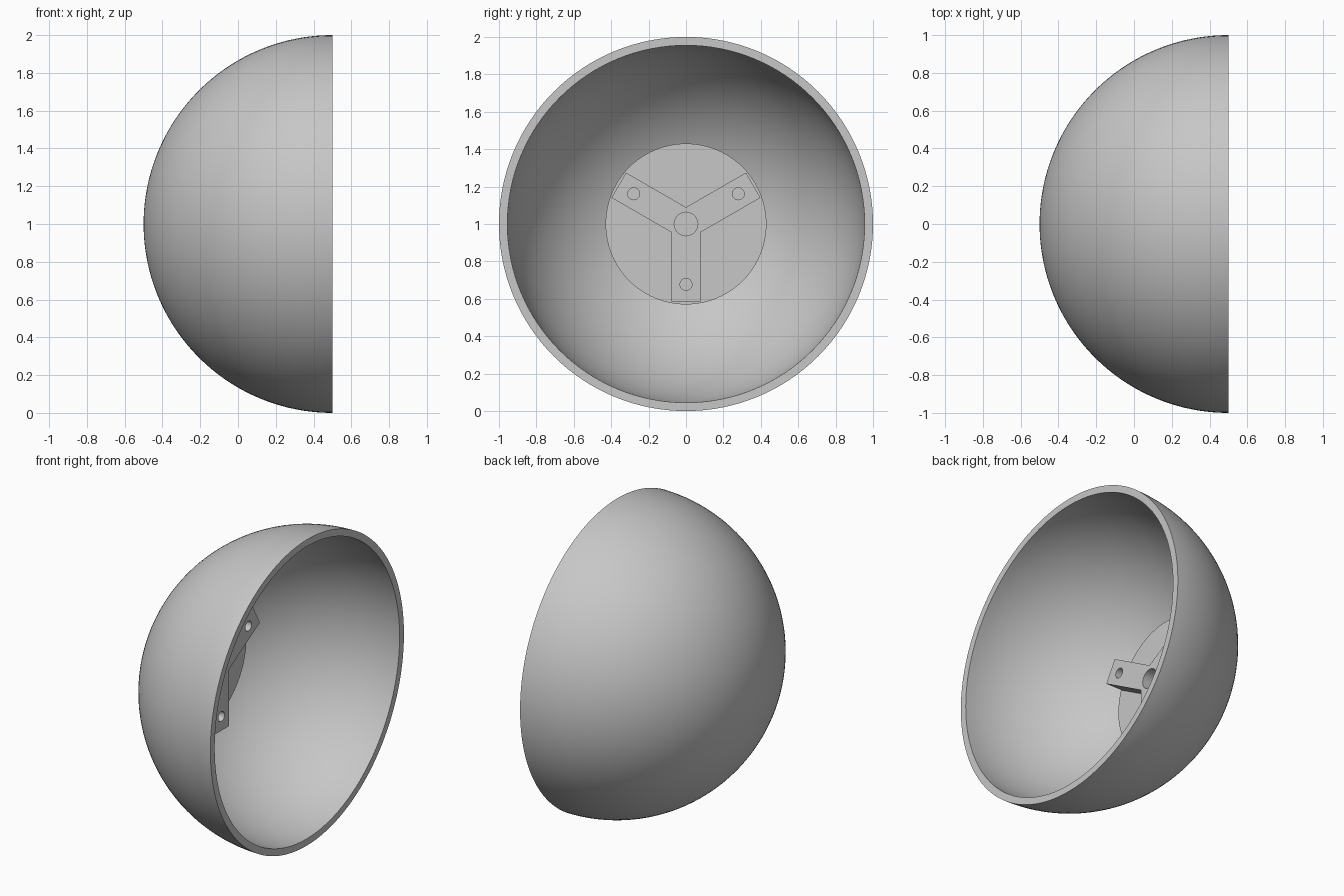
import bpy, bmesh
from math import sin, cos, pi, radians
from mathutils import Vector, Matrix

if "Cube" in bpy.data.objects:
    bpy.data.objects.remove(bpy.data.objects["Cube"])

RIM_X, MID_Z = 0.5, 1.0
OUTER_R, INNER_R = 1.0, 0.955
DISC_R, DISC_X = 0.43, -0.24
ARM_X, ARM_LEN, ARM_HALF = -0.12, 0.415, 0.0775
HOLE_DIST = 0.323

grey = bpy.data.materials.new("grey plastic")
grey.use_nodes = True
colour = (0.57, 0.57, 0.57, 1)
grey.diffuse_color = colour
grey.node_tree.nodes["Principled BSDF"].inputs["Base Color"].default_value = colour


def finish(name, bm):
    bmesh.ops.recalc_face_normals(bm, faces=bm.faces[:])
    mesh = bpy.data.meshes.new(name)
    bm.to_mesh(mesh)
    bm.free()
    mesh.materials.append(grey)
    obj = bpy.data.objects.new(name, mesh)
    bpy.context.collection.objects.link(obj)
    return obj


def smooth(obj):
    bpy.ops.object.select_all(action='DESELECT')
    obj.select_set(True)
    bpy.context.view_layer.objects.active = obj
    bpy.ops.object.shade_smooth_by_angle(angle=radians(30))


def rod(name, y, z, radius, x0, x1, sides):
    """Cylinder lying along x."""
    bm = bmesh.new()
    place = Matrix.Translation(((x0 + x1) / 2, y, z)) @ Matrix.Rotation(pi / 2, 4, 'Y')
    bmesh.ops.create_cone(bm, cap_ends=True, segments=sides, radius1=radius,
                          radius2=radius, depth=x1 - x0, matrix=place)
    return finish(name, bm)


# Hollow half sphere: outer arc and inner arc spun around the x axis
bm = bmesh.new()
steps = 40
angles = [i / steps * pi / 2 for i in range(steps + 1)]
arcs = [(OUTER_R, a) for a in angles] + [(INNER_R, a) for a in reversed(angles)]
verts = [bm.verts.new((RIM_X - r * cos(a), 0, MID_Z + r * sin(a))) for r, a in arcs]
edges = [bm.edges.new(pair) for pair in zip(verts, verts[1:])]
bmesh.ops.spin(bm, geom=verts + edges, cent=(0, 0, MID_Z), axis=(1, 0, 0),
               angle=2 * pi, steps=128)
bmesh.ops.remove_doubles(bm, verts=bm.verts[:], dist=0.0001)
bmesh.ops.dissolve_degenerate(bm, edges=bm.edges[:], dist=0.00001)
smooth(finish("dome_shell", bm))

# Round pad at the bottom of the bowl, sunk into the shell wall
smooth(rod("mount_pad", 0, MID_Z, DISC_R, -0.37, DISC_X, 96))

# Three-armed bracket standing on the pad
arm_angles = [radians(a) for a in (30, 150, 270)]
bm = bmesh.new()
outline = []
for a in arm_angles:
    along, side = Vector((0, cos(a), sin(a))), Vector((0, -sin(a), cos(a)))
    base = Vector((DISC_X - 0.005, 0, MID_Z))
    outline += [base + along * ARM_LEN - side * ARM_HALF,
                base + along * ARM_LEN + side * ARM_HALF,
                base + (along * cos(pi / 3) + side * sin(pi / 3)) * ARM_HALF / sin(pi / 3)]
face = bm.faces.new([bm.verts.new(p) for p in outline])
grown = bmesh.ops.extrude_face_region(bm, geom=[face], use_keep_orig=True)["geom"]
bmesh.ops.translate(bm, vec=(ARM_X - DISC_X + 0.005, 0, 0),
                    verts=[g for g in grown if isinstance(g, bmesh.types.BMVert)])
bracket = finish("mount_bracket", bm)

# Centre bore and one screw hole per arm
holes = [(0, MID_Z, 0.063)]
holes += [(HOLE_DIST * cos(a), MID_Z + HOLE_DIST * sin(a), 0.032) for a in arm_angles]
for y, z, radius in holes:
    cutter = rod("hole_cutter", y, z, radius, -0.4, 0.1, 40)
    cutter.hide_render = True
    cut = bracket.modifiers.new("hole", 'BOOLEAN')
    cut.operation, cut.solver, cut.object = 'DIFFERENCE', 'EXACT', cutter
    bpy.ops.object.select_all(action='DESELECT')
    bpy.context.view_layer.objects.active = bracket
    bpy.ops.object.modifier_apply(modifier=cut.name)
    bpy.data.objects.remove(cutter)
smooth(bracket)
